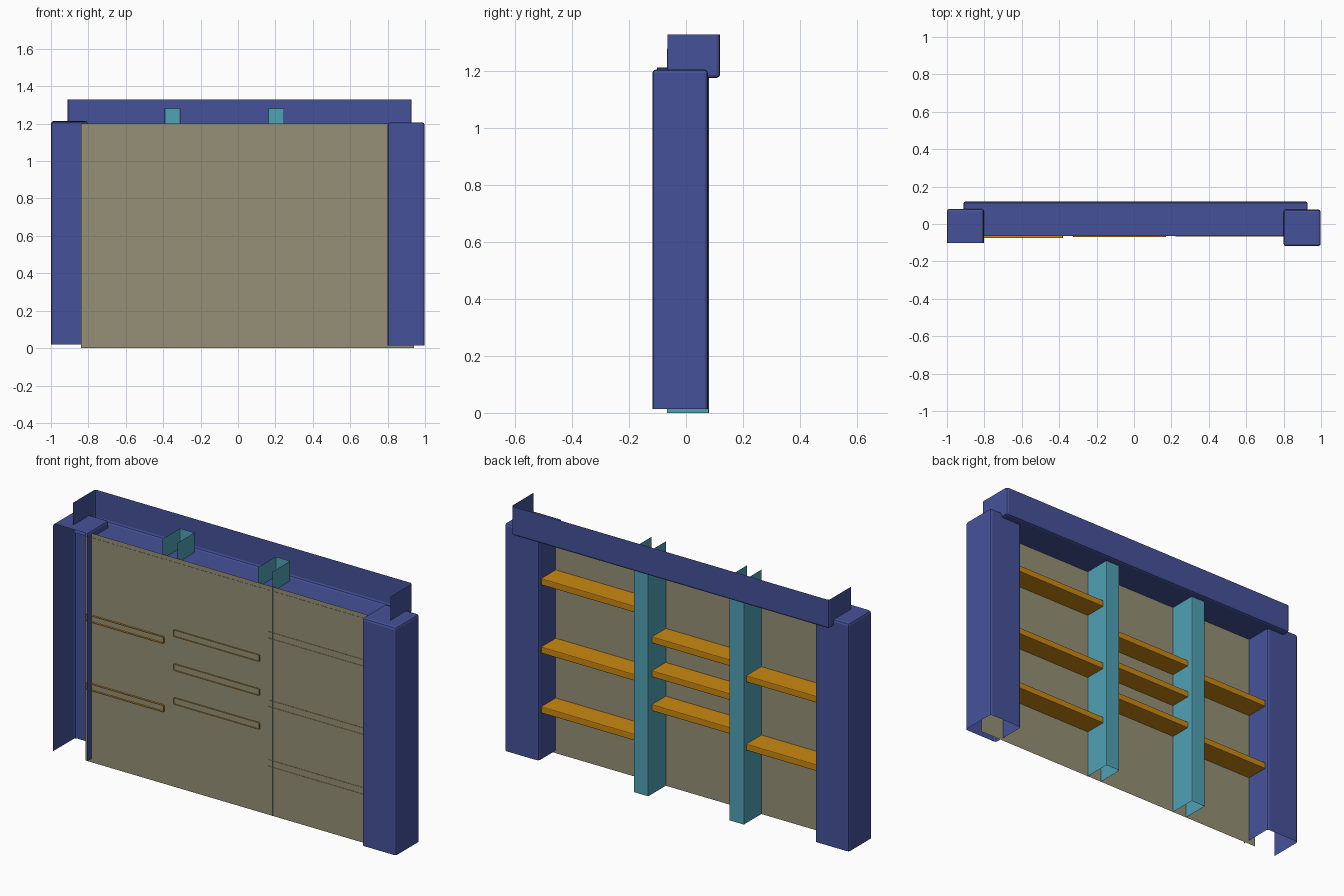
import bpy, bmesh
from mathutils import Vector

if "Cube" in bpy.data.objects:
    bpy.data.objects.remove(bpy.data.objects["Cube"])


def material(name, color):
    m = bpy.data.materials.new(name)
    m.diffuse_color = (*color, 1)
    m.use_nodes = True
    m.node_tree.nodes["Principled BSDF"].inputs["Base Color"].default_value = m.diffuse_color
    return m


BLUE = material("frame_blue", (0.06, 0.085, 0.32))
TEAL = material("stud_teal", (0.08, 0.36, 0.46))
ORANGE = material("nogging_orange", (0.60, 0.25, 0.006))
OLIVE = material("sheet_olive", (0.30, 0.28, 0.18))

SIDES = {"front": (0, -1, 0), "top": (0, 0, 1), "bottom": (0, 0, -1)}


def shell(name, x, y, z, mat, open_sides=(), bevel=0.0):
    """Sheet-thin box spanning the given ranges, with some sides left open."""
    bm = bmesh.new()
    bmesh.ops.create_cube(bm, size=1)
    bm.normal_update()
    gone = [f for f in bm.faces
            if any(f.normal.dot(Vector(SIDES[s])) > 0.9 for s in open_sides)]
    bmesh.ops.delete(bm, geom=gone, context='FACES')
    for v in bm.verts:
        v.co = [lo + (c + 0.5) * (hi - lo) for c, (lo, hi) in zip(v.co, (x, y, z))]
    mesh = bpy.data.meshes.new(name)
    bm.to_mesh(mesh)
    bm.free()
    mesh.materials.append(mat)
    ob = bpy.data.objects.new(name, mesh)
    bpy.context.collection.objects.link(ob)
    if bevel:
        mod = ob.modifiers.new("Bevel", 'BEVEL')
        mod.width = bevel
        mod.segments = 2
    return ob


# Blue outer frame: open channel, closed column, open tray on top
shell("left_post", (-1.0, -0.803), (-0.102, 0.08), (0.02, 1.213), BLUE, ("front", "bottom"), 0.012)
shell("right_post", (0.8, 0.998), (-0.118, 0.077), (0.014, 1.206), BLUE, ("bottom",), 0.012)
shell("top_beam", (-0.912, 0.928), (-0.065, 0.12), (1.177, 1.33), BLUE, ("front", "top"), 0.012)

# Teal vertical channel studs, open to the front and at both ends
for i, x in enumerate(((-0.392, -0.308), (0.162, 0.247))):
    shell(f"stud_{i + 1}", x, (-0.067, 0.081), (0, 1.28), TEAL, ("front", "top", "bottom"), 0.004)

# Orange horizontal noggings, open to the front: x range, y range, bottom heights
bays = {
    "left": ((-0.83, -0.38), (-0.075, 0.06), (0.38, 0.738)),
    "middle": ((-0.325, 0.172), (-0.07, 0.05), (0.435, 0.612, 0.79)),
    "right": ((0.222, 0.83), (-0.066, 0.055), (0.255, 0.568, 0.926)),
}
for bay, (x, y, heights) in bays.items():
    for i, z in enumerate(heights):
        shell(f"{bay}_nogging_{i + 1}", x, y, (z, z + 0.034), ORANGE, ("front",), 0.004)

# Olive front sheet, a single flat plane
bpy.ops.mesh.primitive_plane_add(size=1, location=(0.05, -0.064, 0.6), rotation=(1.5707963, 0, 0))
sheet = bpy.context.object
sheet.name = "front_sheet"
sheet.scale = (1.78, 1.2, 1)
sheet.data.materials.append(OLIVE)
